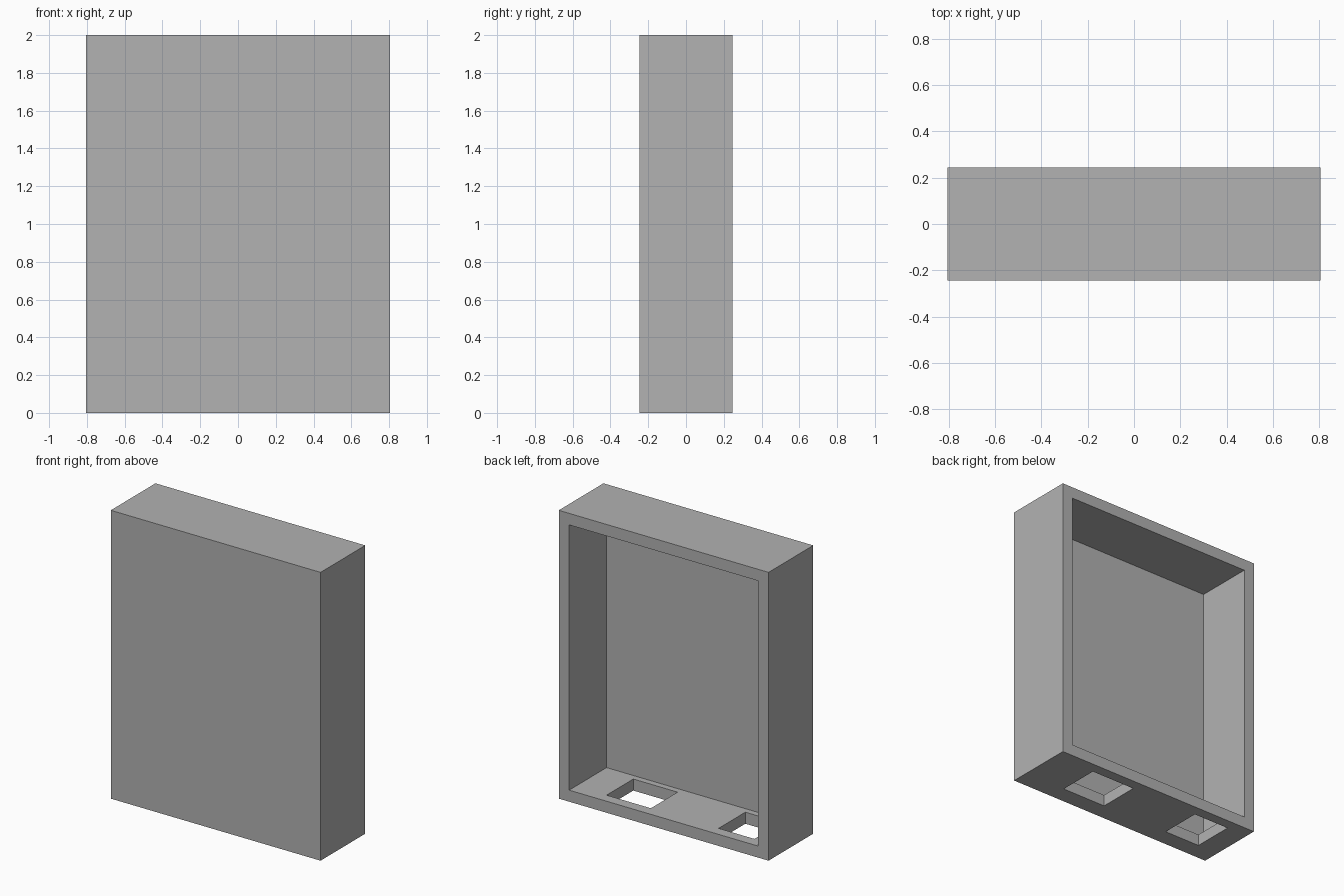
import bpy

if "Cube" in bpy.data.objects:
    bpy.data.objects.remove(bpy.data.objects["Cube"], do_unlink=True)

WIDTH, DEPTH, HEIGHT, WALL = 1.61, 0.49, 2.0, 0.08
X, Y = WIDTH / 2, DEPTH / 2

grey = bpy.data.materials.new("mid grey")
grey.use_nodes = True
colour = (0.447, 0.447, 0.447, 1)
grey.diffuse_color = colour
grey.node_tree.nodes["Principled BSDF"].inputs["Base Color"].default_value = colour


def box(name, low, high):
    """Box between two opposite corners."""
    centre = [(a + b) / 2 for a, b in zip(low, high)]
    bpy.ops.mesh.primitive_cube_add(size=1, location=centre)
    obj = bpy.context.object
    obj.name = name
    obj.scale = [b - a for a, b in zip(low, high)]
    bpy.ops.object.transform_apply(location=True, rotation=False, scale=True)
    obj.data.materials.append(grey)
    return obj


def cut(target, name, low, high):
    """Subtract a box from the target and discard the cutter."""
    cutter = box(name, low, high)
    cutter.hide_render = True
    mod = target.modifiers.new(name, "BOOLEAN")
    mod.operation = "DIFFERENCE"
    mod.solver = "EXACT"
    mod.object = cutter
    bpy.context.view_layer.objects.active = target
    bpy.ops.object.modifier_apply(modifier=mod.name)
    bpy.data.objects.remove(cutter, do_unlink=True)


# Case: solid block hollowed from the back
case = box("open_back_case", (-X, -Y, 0), (X, Y, HEIGHT))
cut(case, "cavity_cutter", (-X + WALL, -Y + WALL, WALL),
    (X - WALL, Y + WALL, HEIGHT - WALL))

# Two rectangular openings through the floor
for name, x0, x1 in (("wide_slot_cutter", 0.15, 0.49),
                     ("narrow_slot_cutter", -0.645, -0.37)):
    cut(case, name, (x0, -0.122, -WALL), (x1, 0.171, WALL * 2))
